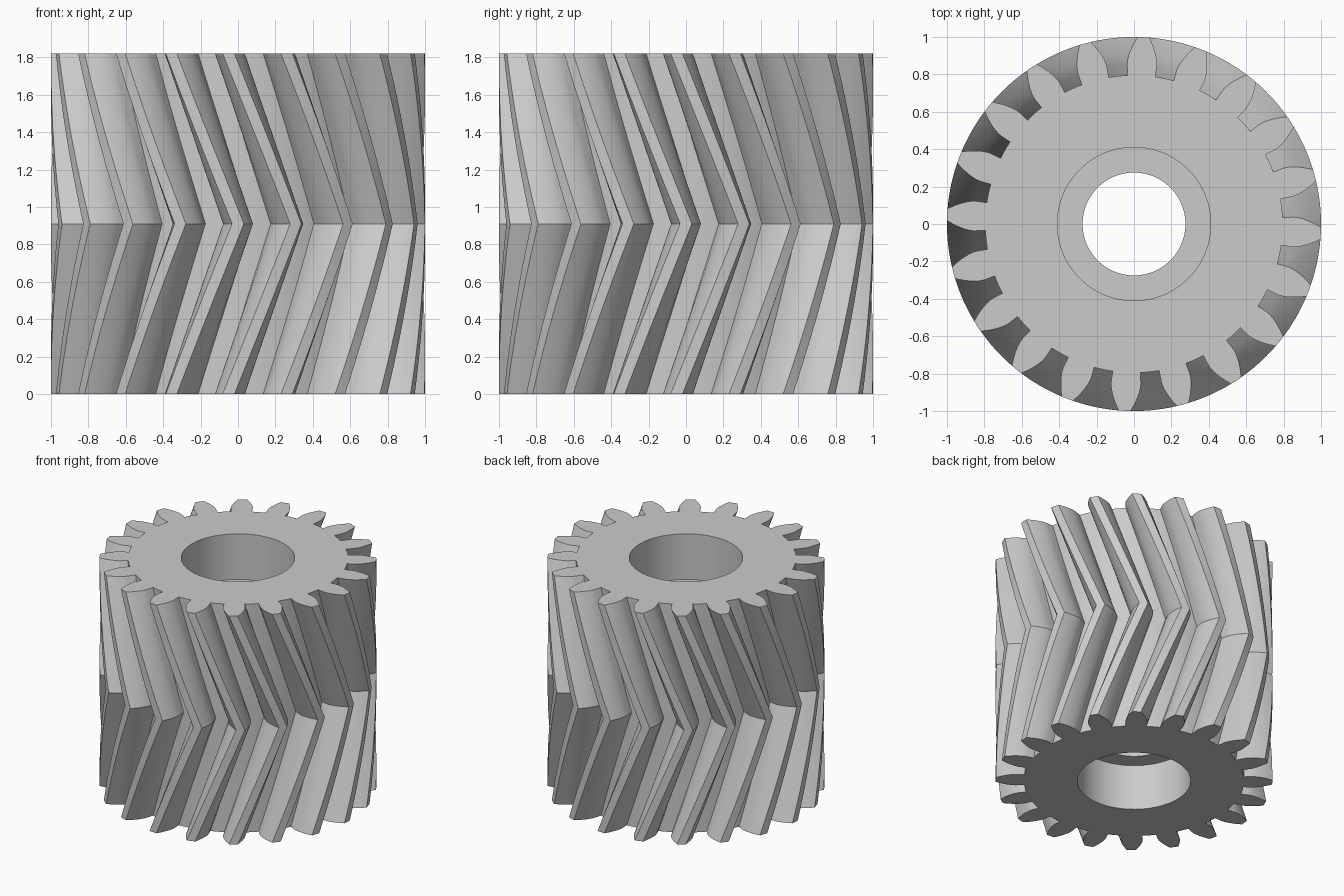
import bpy, bmesh, math
from math import cos, sin, tan, pi, radians

cube = bpy.data.objects.get("Cube")
if cube:
    bpy.data.objects.remove(cube, do_unlink=True)

TEETH = 20
HEIGHT = 1.82
TIP_R = 1.0
PITCH_R = TIP_R * TEETH / (TEETH + 2)
ROOT_R = PITCH_R * (1 - 2.5 / TEETH)
PRESSURE = radians(20)
BASE_R = PITCH_R * cos(PRESSURE)
TWIST = radians(20.9)
ROWS = 24
BORE_R, POCKET_R, POCKET_DEPTH = 0.275, 0.41, 0.364


def involute(angle):
    return tan(angle) - angle


def half_angle(r):
    """Half of the tooth's angular thickness at radius r."""
    pressure = math.acos(min(1, BASE_R / r))
    return pi / (2 * TEETH) + involute(PRESSURE) - involute(pressure)


def tooth_profile():
    """One tooth and the slot after it, as (radius, angle) pairs."""
    steps = 7
    flank = [(ROOT_R, half_angle(BASE_R))]
    for i in range(steps + 1):
        r = BASE_R + (TIP_R - BASE_R) * i / steps
        flank.append((r, half_angle(r)))
    start = flank[0][1]
    slot = 2 * pi / TEETH - 2 * start
    rising = [(r, -a) for r, a in flank]
    root = [(ROOT_R, start + slot * k / 4) for k in (1, 2, 3)]
    return rising + [(TIP_R, 0)] + flank[::-1] + root


def add_ring(bm, polar, z, turn=0):
    return [bm.verts.new((r * cos(a + turn), r * sin(a + turn), z)) for r, a in polar]


def skin(bm, rings):
    """Join a stack of closed rings with quads."""
    for low, high in zip(rings, rings[1:]):
        for i in range(len(low)):
            j = (i + 1) % len(low)
            bm.faces.new((low[i], low[j], high[j], high[i]))


def ring_edges(bm, ring):
    return [bm.edges.get((ring[i - 1], ring[i])) for i in range(len(ring))]


bm = bmesh.new()

# Double helical teeth, with the chevron point at mid height
outline = [(r, a + 2 * pi * t / TEETH) for t in range(TEETH) for r, a in tooth_profile()]
teeth = []
for row in range(ROWS + 1):
    f = row / ROWS
    teeth.append(add_ring(bm, outline, HEIGHT * f, -TWIST * abs(2 * f - 1)))
skin(bm, teeth)

# Bore with a wide pocket at each end
bore_steps = [(POCKET_R, 0), (POCKET_R, POCKET_DEPTH), (BORE_R, POCKET_DEPTH),
              (BORE_R, HEIGHT - POCKET_DEPTH), (POCKET_R, HEIGHT - POCKET_DEPTH),
              (POCKET_R, HEIGHT)]
SEGMENTS = 96
bore = [add_ring(bm, [(r, 2 * pi * i / SEGMENTS) for i in range(SEGMENTS)], z)
        for r, z in bore_steps]
skin(bm, bore)

# Flat end faces between the teeth and the bore
for end, facing in ((0, -1), (-1, 1)):
    edges = ring_edges(bm, teeth[end]) + ring_edges(bm, bore[end])
    bmesh.ops.triangle_fill(bm, edges=edges, use_beauty=True, normal=(0, 0, facing))

bmesh.ops.recalc_face_normals(bm, faces=bm.faces)
mesh = bpy.data.meshes.new("herringbone_gear")
bm.to_mesh(mesh)
bm.free()

# Plain grey metal
steel = bpy.data.materials.new("light_grey")
steel.use_nodes = True
grey = (0.6, 0.6, 0.6, 1)
steel.diffuse_color = grey
steel.node_tree.nodes["Principled BSDF"].inputs["Base Color"].default_value = grey
mesh.materials.append(steel)

gear = bpy.data.objects.new("herringbone_gear", mesh)
bpy.context.collection.objects.link(gear)
bpy.ops.object.select_all(action='DESELECT')
gear.select_set(True)
bpy.context.view_layer.objects.active = gear
bpy.ops.object.shade_smooth_by_angle(angle=radians(25))
